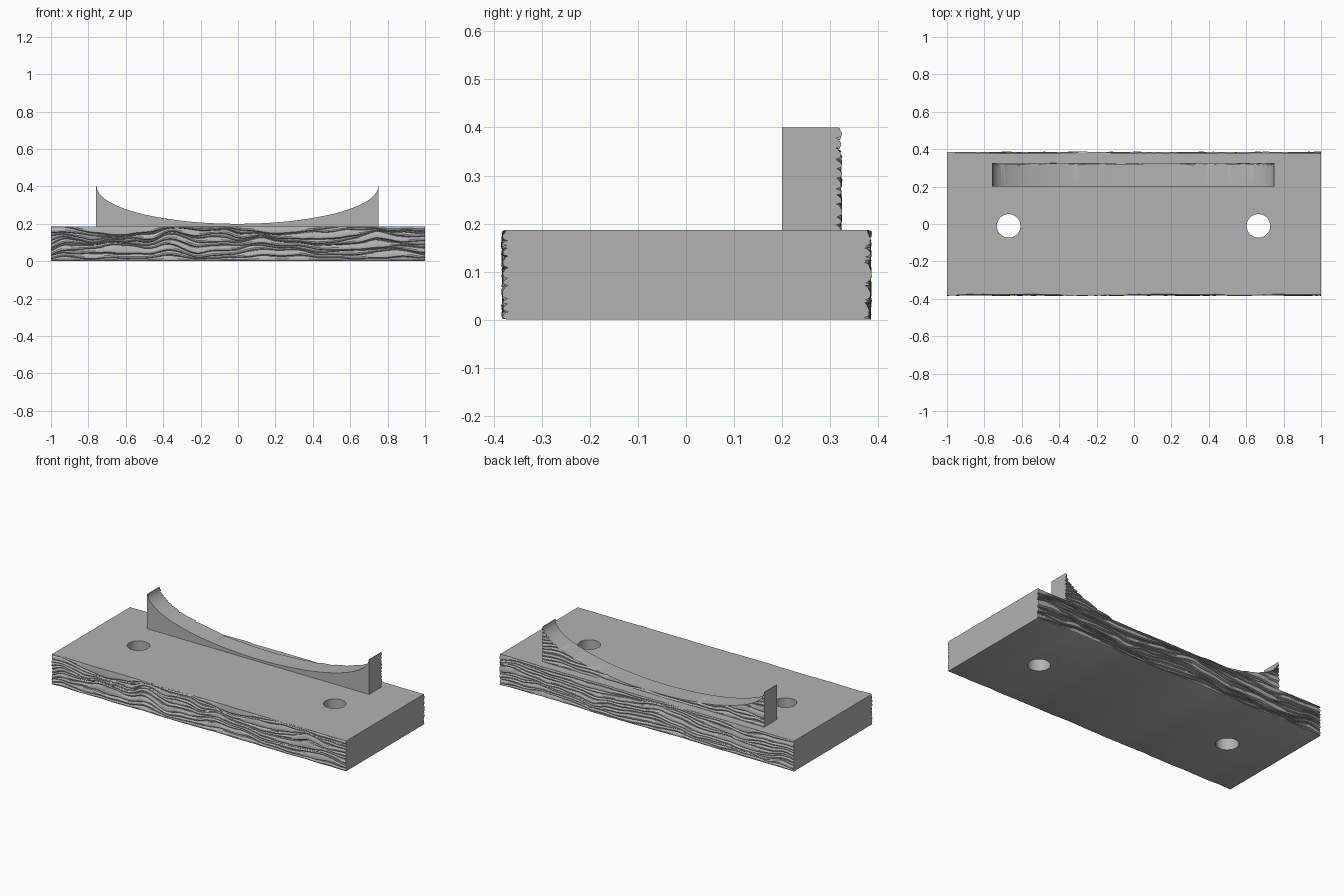
import bpy
import bmesh
import math
from mathutils import Vector, noise

if "Cube" in bpy.data.objects:
    bpy.data.objects.remove(bpy.data.objects["Cube"])

# One plain grey for everything
grey = bpy.data.materials.new("stone grey")
grey.use_nodes = True
colour = (0.45, 0.45, 0.45, 1)
grey.diffuse_color = colour
grey.node_tree.nodes["Principled BSDF"].inputs["Base Color"].default_value = colour


def grain_column(x, y, side, z0, z1, strata, seed):
    """Points up a split-wood face at one x: overlapping strata with ledges."""
    widths = []
    for k in range(strata):
        n = noise.noise(Vector((x * 2.3, k * 7.3, seed)))
        n += 0.4 * noise.noise(Vector((x * 7, k * 5.1, seed + 20)))
        widths.append(max(0.08, 0.5 + 1.1 * n))
    unit = (z1 - z0) / sum(widths)
    points, z = [], z0
    for k, width in enumerate(widths):
        rough = noise.noise(Vector((x * 5, k * 3.7, seed + 40)))
        fine = noise.noise(Vector((x * 22, k * 9.1, seed + 60)))
        bulge = 0.004 * rough + 0.002 * fine
        # each stratum leans out from a recessed foot, then back in
        for t, out in ((0.0, -0.007), (0.16, 0.003), (0.5, 0.004), (0.9, -0.002)):
            points.append(Vector((x, y + side * (out + bulge), z + t * width * unit)))
        z += width * unit
    points.append(Vector((x, points[-1].y, z1)))
    return points


def flat_column(x, y, z0, z1):
    return [Vector((x, y, z0)), Vector((x, y, z1))]


def loft(name, sections):
    """Join matching closed sections along x and cap both ends."""
    bm = bmesh.new()
    rings = [[bm.verts.new(p) for p in section] for section in sections]
    for a, b in zip(rings, rings[1:]):
        for i in range(len(a)):
            j = (i + 1) % len(a)
            bm.faces.new((a[i], a[j], b[j], b[i]))
    bm.faces.new(rings[0])
    bm.faces.new(rings[-1])
    bmesh.ops.recalc_face_normals(bm, faces=bm.faces)
    mesh = bpy.data.meshes.new(name)
    bm.to_mesh(mesh)
    bm.free()
    mesh.materials.append(grey)
    obj = bpy.data.objects.new(name, mesh)
    bpy.context.collection.objects.link(obj)
    return obj


def cut_cylinder(obj, location, scale, rotation=(0, 0, 0), sides=48):
    """Subtract a stretched cylinder from the object."""
    bpy.ops.mesh.primitive_cylinder_add(vertices=sides, radius=1, depth=2,
                                        location=location, rotation=rotation)
    cutter = bpy.context.object
    cutter.scale = scale
    cutter.hide_render = True
    cutter.data.materials.append(grey)
    mod = obj.modifiers.new("cut", "BOOLEAN")
    mod.operation = "DIFFERENCE"
    mod.solver = "EXACT"
    mod.object = cutter
    activate(obj)
    bpy.ops.object.modifier_apply(modifier=mod.name)
    bpy.data.objects.remove(cutter)


def activate(obj):
    bpy.ops.object.select_all(action="DESELECT")
    obj.select_set(True)
    bpy.context.view_layer.objects.active = obj


def stations(x0, x1, count):
    return [x0 + (x1 - x0) * i / count for i in range(count + 1)]


# Base board with rough front and back edges
board = loft("base_board", [
    grain_column(x, -0.378, -1, 0, 0.186, 11, 3)
    + grain_column(x, 0.38, 1, 0, 0.186, 11, 9)[::-1]
    for x in stations(-1, 1, 160)])

# Two screw holes through the board
for x in (-0.67, 0.665):
    cut_cylinder(board, (x, -0.01, 0.09), (0.063, 0.063, 0.3))

# Raised back rest, rough only at the back, scooped by an ellipse
rest = loft("curved_rest", [
    flat_column(x, 0.2, 0.18, 0.4)
    + grain_column(x, 0.319, 1, 0.18, 0.4, 12, 15)[::-1]
    for x in stations(-0.758, 0.752, 120)])
cut_cylinder(rest, (-0.003, 0.26, 0.4), (0.752, 0.2, 0.3),
             rotation=(math.pi / 2, 0, 0), sides=96)

for obj in (board, rest):
    activate(obj)
    bpy.ops.object.shade_smooth_by_angle(angle=math.radians(30))
